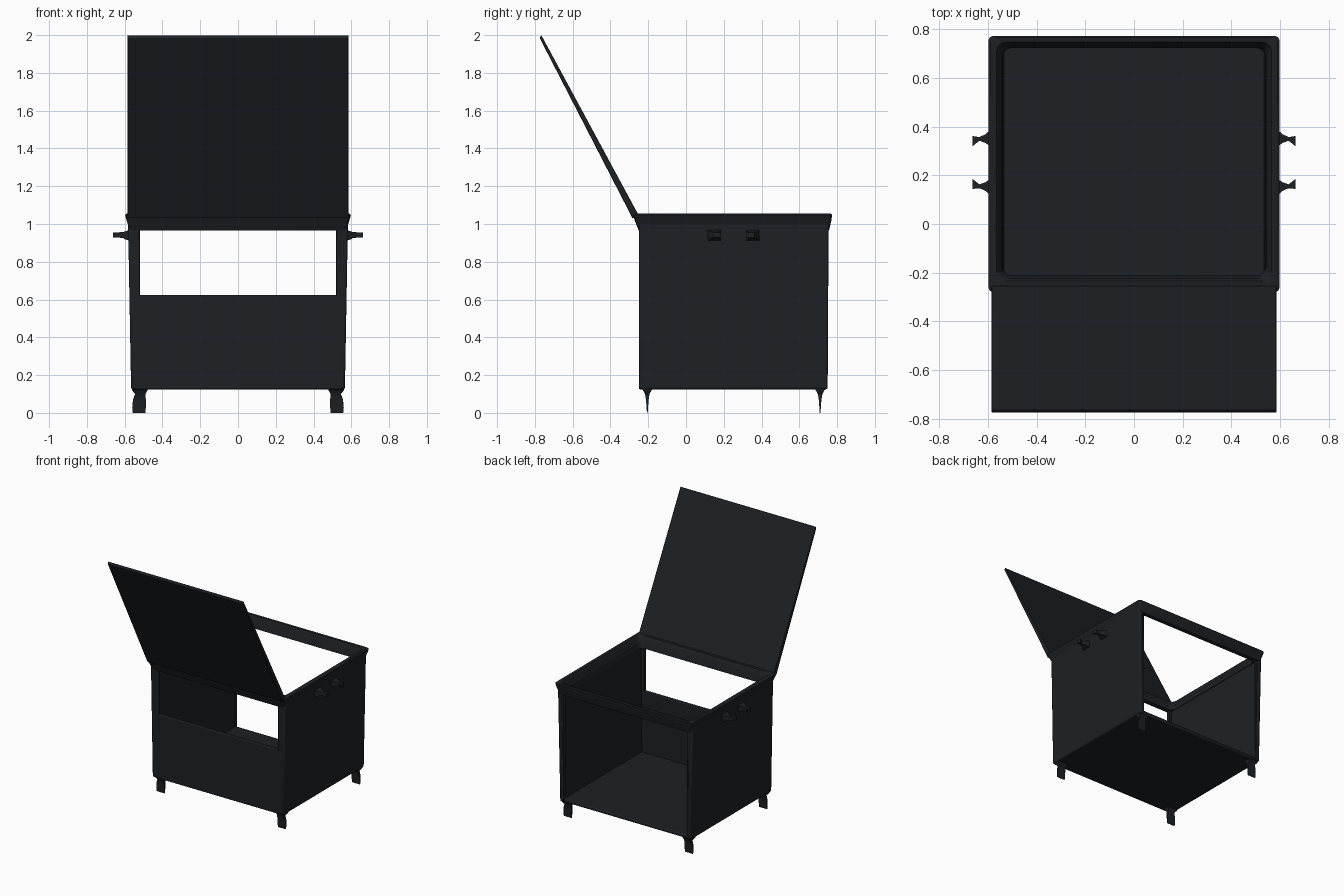
import bpy, bmesh, math

if "Cube" in bpy.data.objects:
    bpy.data.objects.remove(bpy.data.objects["Cube"])

mat = bpy.data.materials.new("dark_metal")
mat.diffuse_color = (0.012, 0.015, 0.018, 1)
mat.use_nodes = True
mat.node_tree.nodes["Principled BSDF"].inputs["Base Color"].default_value = mat.diffuse_color


def finish(name, bm, bevel=0.0):
    bmesh.ops.recalc_face_normals(bm, faces=bm.faces)
    me = bpy.data.meshes.new(name)
    bm.to_mesh(me)
    bm.free()
    ob = bpy.data.objects.new(name, me)
    bpy.context.collection.objects.link(ob)
    me.materials.append(mat)
    if bevel:
        m = ob.modifiers.new("bevel", 'BEVEL')
        m.width, m.segments = bevel, 2
        m.limit_method = 'ANGLE'
    bpy.ops.object.select_all(action='DESELECT')
    ob.select_set(True)
    bpy.context.view_layer.objects.active = ob
    bpy.ops.object.shade_smooth_by_angle(angle=math.radians(40))
    return ob


def loft(name, rings, closed=False, bevel=0.0):
    """Skin a list of equal-length point rings; cap the ends or close the loop."""
    bm = bmesh.new()
    vs = [[bm.verts.new(p) for p in r] for r in rings]
    n = len(rings[0])
    for i in range(len(vs) if closed else len(vs) - 1):
        a, b = vs[i], vs[(i + 1) % len(vs)]
        for j in range(n):
            k = (j + 1) % n
            bm.faces.new((a[j], a[k], b[k], b[j]))
    if not closed:
        bm.faces.new(vs[0])
        bm.faces.new(vs[-1])
    return finish(name, bm, bevel)


def rect(x0, x1, y0, y1, z):
    return [(x0, y0, z), (x1, y0, z), (x1, y1, z), (x0, y1, z)]


def rounded(hx, y0, y1, z, r):
    pts = []
    for i, (cx, cy) in enumerate(((hx - r, y1 - r), (r - hx, y1 - r),
                                  (r - hx, y0 + r), (hx - r, y0 + r))):
        for k in range(5):
            a = math.radians(90 * i + 22.5 * k)
            pts.append((cx + r * math.cos(a), cy + r * math.sin(a), z))
    return pts


# flared rim around the open top
loft("top_rim", [
    rounded(0.572, -0.25, 0.757, 0.965, 0.02),
    rounded(0.59, -0.272, 0.77, 1.02, 0.02),
    rounded(0.598, -0.28, 0.773, 1.048, 0.02),
    rounded(0.59, -0.27, 0.766, 1.055, 0.02),
    rounded(0.565, -0.235, 0.748, 1.053, 0.04),
    rounded(0.554, -0.225, 0.742, 1.04, 0.04),
    rounded(0.54, -0.212, 0.724, 0.965, 0.04)], closed=True)

# floor and low front panel (the back stays open)
loft("floor", [rect(-0.555, 0.555, -0.245, 0.745, 0.125),
               rect(-0.555, 0.555, -0.245, 0.745, 0.15)], bevel=0.008)
loft("front_panel", [rect(-0.55, 0.55, -0.25, -0.22, 0.125),
                     rect(-0.55, 0.55, -0.25, -0.22, 0.625)], bevel=0.006)

# open lid leaning towards the front
lid = [(-0.283, 1.03), (-0.775, 1.985), (-0.766, 2.0), (-0.25, 1.045)]
loft("lid", [[(x, y, z) for y, z in lid] for x in (-0.585, 0.585)], bevel=0.003)

for s, side in ((1, "right"), (-1, "left")):
    # side wall, slightly wider at the top
    loft(side + "_wall", [rect(s * 0.535, s * 0.566, -0.25, 0.75, 0.125),
                          rect(s * 0.545, s * 0.582, -0.25, 0.755, 1.01)], bevel=0.01)
    # narrow posts framing the front opening and the open back
    for y0, y1, xi, end in ((-0.25, -0.22, 0.52, "front"), (0.725, 0.75, 0.53, "back")):
        loft(f"{side}_{end}_post", [rect(s * xi, s * 0.556, y0, y1, 0.13),
                                    rect(s * xi, s * 0.566, y0, y1, 1.0)], bevel=0.005)
    # thin plate feet flaring into the corners
    for y, end in ((-0.205, "front"), (0.71, "back")):
        rings = []
        for z, x0, x1, h in ((0.135, 0.475, 0.562, 0.034), (0.118, 0.48, 0.56, 0.022),
                             (0.10, 0.49, 0.545, 0.012), (0.07, 0.488, 0.556, 0.007),
                             (0.03, 0.488, 0.56, 0.004), (0.0, 0.49, 0.557, 0.002)):
            rings.append(rect(s * x0, s * x1, y - h, y + h, z))
        loft(f"{side}_{end}_foot", rings)
    # handle bracket stubs, tips hooked towards each other
    for y, d, end in ((0.15, 1, "front"), (0.355, -1, "back")):
        rings = []
        for x, sh, hy, z0, z1 in ((0.568, 0, 0.037, 0.91, 0.972), (0.595, 0.002, 0.03, 0.918, 0.962),
                                  (0.61, 0.004, 0.018, 0.926, 0.957), (0.635, 0.005, 0.008, 0.928, 0.956),
                                  (0.65, 0.01, 0.014, 0.928, 0.955), (0.663, 0.014, 0.021, 0.928, 0.954)):
            c = y + d * sh
            rings.append([(s * x, c - hy, z0), (s * x, c + hy, z0),
                          (s * x, c + hy, z1), (s * x, c - hy, z1)])
        loft(f"{side}_{end}_handle_bracket", rings)
